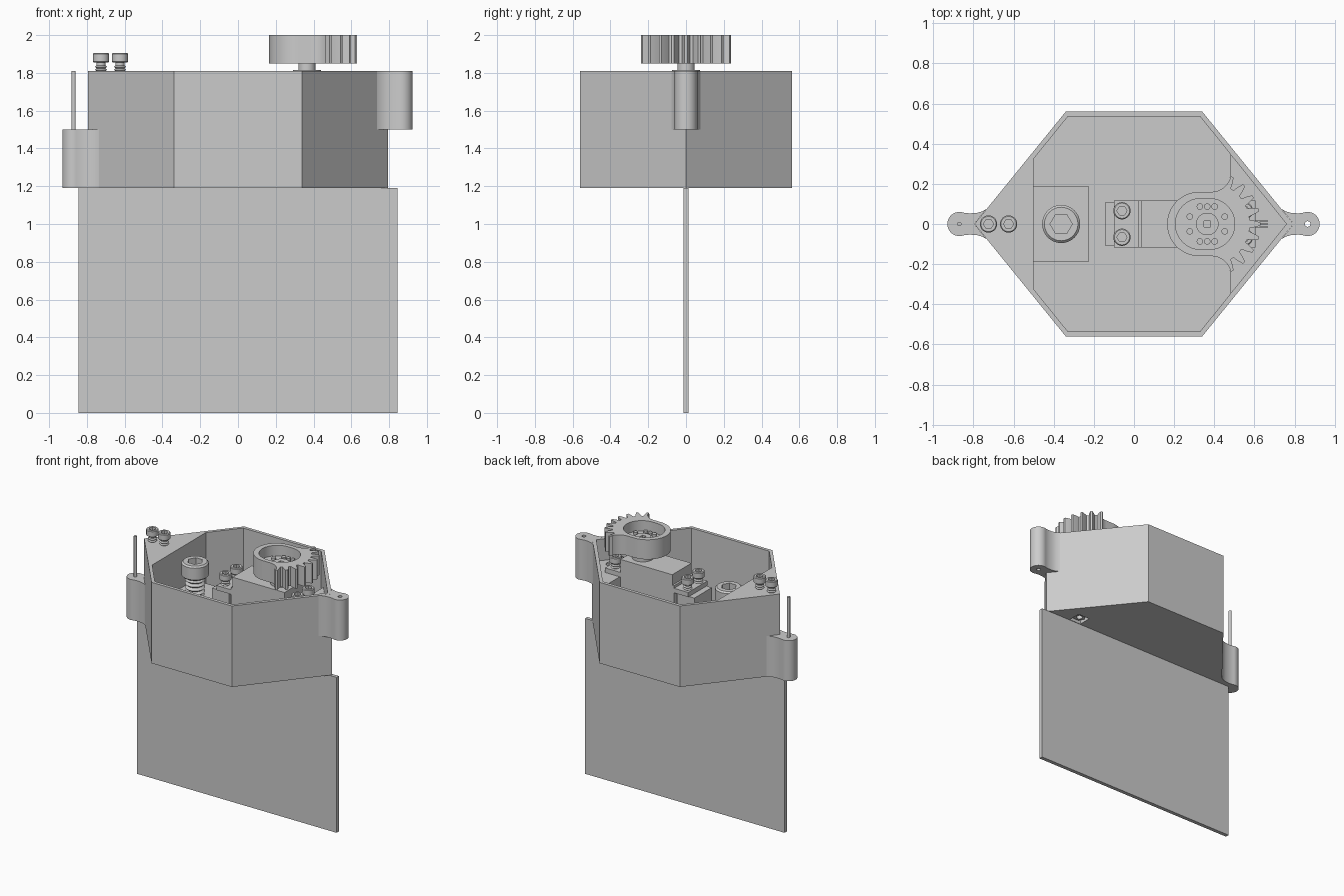
import bpy, bmesh, math
from math import cos, sin, radians, pi

if "Cube" in bpy.data.objects:
    bpy.data.objects.remove(bpy.data.objects["Cube"], do_unlink=True)

grey = bpy.data.materials.new("light grey")
grey.use_nodes = True
grey.diffuse_color = (0.6, 0.6, 0.6, 1)
grey.node_tree.nodes["Principled BSDF"].inputs["Base Color"].default_value = grey.diffuse_color


def finish(name, bm):
    bmesh.ops.remove_doubles(bm, verts=bm.verts, dist=1e-5)
    bmesh.ops.recalc_face_normals(bm, faces=bm.faces)
    mesh = bpy.data.meshes.new(name)
    bm.to_mesh(mesh)
    bm.free()
    mesh.materials.append(grey)
    ob = bpy.data.objects.new(name, mesh)
    bpy.context.collection.objects.link(ob)
    return ob


def select(ob):
    bpy.ops.object.select_all(action='DESELECT')
    ob.select_set(True)
    bpy.context.view_layer.objects.active = ob


def smooth(ob):
    select(ob)
    bpy.ops.object.shade_smooth_by_angle(angle=radians(35))
    return ob


def prism(name, pts, z0, z1):
    bm = bmesh.new()
    face = bm.faces.new([bm.verts.new((x, y, z0)) for x, y in pts])
    top = bmesh.ops.extrude_face_region(bm, geom=[face])["geom"]
    verts = [v for v in top if isinstance(v, bmesh.types.BMVert)]
    bmesh.ops.translate(bm, verts=verts, vec=(0, 0, z1 - z0))
    return finish(name, bm)


def box(name, x0, x1, y0, y1, z0, z1):
    return prism(name, [(x0, y0), (x1, y0), (x1, y1), (x0, y1)], z0, z1)


def arc(cx, cy, r, a0, a1, n):
    angles = [radians(a0 + (a1 - a0) * i / n) for i in range(n + 1)]
    return [(cx + r * cos(a), cy + r * sin(a)) for a in angles]


def disc(name, x, y, r, z0, z1, sides=32):
    return prism(name, arc(x, y, r, 0, 360, sides)[:-1], z0, z1)


def lathe(name, profile, x, y, steps=32):
    bm = bmesh.new()
    verts = [bm.verts.new((x + r, y, z)) for r, z in profile]
    edges = [bm.edges.new(pair) for pair in zip(verts, verts[1:])]
    bmesh.ops.spin(bm, geom=verts + edges, cent=(x, y, 0), axis=(0, 0, 1),
                   angle=2 * pi, steps=steps)
    return finish(name, bm)


def cut(target, cutter):
    mod = target.modifiers.new("cut", 'BOOLEAN')
    mod.operation = 'DIFFERENCE'
    mod.solver = 'EXACT'
    mod.object = cutter
    select(target)
    bpy.ops.object.modifier_apply(modifier=mod.name)
    bpy.data.objects.remove(cutter, do_unlink=True)


def mirror_y(half):
    return half + [(x, -y) for x, y in reversed(half) if abs(y) > 1e-6]


def screw(name, x, y, top, r, head, shank, bottom, pitch):
    # Zigzag thread, then a cylindrical head with a hex socket
    neck = top - head
    profile = [(0, bottom)]
    z = bottom
    while z + pitch <= neck:
        profile += [(shank * 0.75, z), (shank, z + pitch / 2)]
        z += pitch
    bevel = r * 0.12
    profile += [(shank * 0.75, z), (shank * 0.75, neck), (r - bevel, neck), (r, neck + bevel),
                (r, top - bevel), (r - bevel, top), (0, top)]
    ob = lathe(name, profile, x, y)
    cut(ob, disc("socket_cutter", x, y, r * 0.58, top - head * 0.6, top + 0.02, 6))
    return smooth(ob)


# Flat keel plate
box("keel_plate", -0.845, 0.845, -0.014, 0.014, 0, 1.19)

# Hexagonal tub with a solid left corner and a raised right platform
FLOOR, RIM, SHELF = 1.22, 1.81, 1.645
tub = prism("tub", mirror_y([(0.795, 0), (0.34, 0.56), (-0.34, 0.56), (-0.795, 0)]), 1.19, RIM)
cut(tub, prism("cavity_cutter", mirror_y([(0.48, 0.348), (0.33, 0.535), (-0.33, 0.535),
                                          (-0.5, 0.325)]), FLOOR, RIM + 0.1))
cut(tub, prism("shelf_cutter", mirror_y([(0.76, 0), (0.47, 0.36)]), SHELF, RIM + 0.1))

# Nut pockets under the right platform
for s in (-1, 1):
    y = s * 0.066
    cut(tub, box("pocket_cutter", 0.502, 0.598, y - 0.048, y + 0.048, 1.1, 1.25))
    nut = disc("platform_nut", 0.55, y, 0.044, 1.205, 1.26, 6)
    cut(nut, disc("nut_cutter", 0.55, y, 0.022, 1.1, 1.24, 20))


# Hinge lugs at both ends
def lug(name, side, cx, z0, z1):
    half = [(0.735, 0.076), (0.755, 0.063), (0.785, 0.055), (0.82, 0.053)]
    half += arc(cx, 0, 0.06, 110, 0, 14)
    pts = [(0.795, 0)] + mirror_y(half)
    return prism(name, [(side * x, y) for x, y in pts], z0, z1)


lug_right = lug("right_hinge_lug", -1, 0.87, 1.19, 1.5)
lug_left = lug("left_hinge_lug", 1, 0.865, 1.5, RIM)
cut(lug_left, disc("pin_hole_cutter", 0.865, 0, 0.014, 1.4, 1.9, 20))
smooth(lug_right)
smooth(lug_left)
smooth(disc("hinge_pin", -0.87, 0, 0.011, 1.3, RIM, 20))

# Corner screws and the large bolt on its pad
for x in (-0.725, -0.625):
    screw("corner_screw", x, 0, 1.905, 0.043, 0.05, 0.032, 1.76, 0.016)
box("bolt_pad", -0.5, -0.225, -0.187, 0.187, FLOOR, 1.5)
screw("large_bolt", -0.363, 0, 1.753, 0.095, 0.113, 0.07, 1.45, 0.03)

# Servo motor, its support and mounting ears
box("servo_support", -0.145, 0.0, -0.106, 0.106, FLOOR, SHELF)
box("servo_body", 0.035, 0.475, -0.116, 0.116, FLOOR, 1.78)
box("servo_step", 0.02, 0.035, -0.116, 0.116, FLOOR, 1.7)
box("servo_ear_right", -0.1, 0.02, -0.116, 0.116, SHELF, 1.68)
box("servo_ear_left", 0.475, 0.605, -0.116, 0.116, SHELF, 1.68)
for x in (-0.06, 0.55):
    for y in (-0.066, 0.066):
        screw("servo_screw", x, y, 1.77, 0.043, 0.05, 0.032, 1.66, 0.016)
for y in (-0.015, 0, 0.015):
    box("servo_wire", 0.59, 0.665, y - 0.006, y + 0.006, 1.65, 1.664)

# Output shaft
AX = 0.365
smooth(disc("servo_collar", AX, 0, 0.075, 1.77, 1.815))
smooth(disc("servo_shaft", AX, 0, 0.046, 1.8, 1.87))

# Sector gear: rounded hub flaring into a toothed fan
pitch = 15.5
teeth = []
for k in range(-4, 5):
    for r, off in ((0.212, -0.36), (0.24, -0.24), (0.266, -0.1),
                   (0.266, 0.1), (0.24, 0.24), (0.212, 0.36)):
        if abs(k + off) < 4.3:
            a = radians((k + off) * pitch)
            teeth.append((AX + r * cos(a), r * sin(a)))
flare = arc(0.385, 0.26, 0.1, -15, -90, 8)
hub = arc(0.325, 0, 0.16, 90, 270, 28)
gear = prism("sector_gear", teeth + flare + hub + [(x, -y) for x, y in reversed(flare)], 1.85, 2.0)
cut(gear, prism("recess_cutter", arc(0.375, 0, 0.127, -90, 90, 24) + arc(0.333, 0, 0.127, 90, 270, 24),
                1.92, 2.1))
smooth(gear)

# Horn boss and small fasteners in the gear recess
boss = disc("horn_boss", AX, 0, 0.056, 1.91, 1.94)
cut(boss, box("spline_cutter", AX - 0.016, AX + 0.016, -0.016, 0.016, 1.925, 2))
smooth(boss)
for quarter in range(4):
    for off in (-0.037, 0, 0.037):
        if off == 0 and quarter % 2 == 0:
            continue
        a = quarter * pi / 2
        x, y = 0.087 * cos(a) - off * sin(a), 0.087 * sin(a) + off * cos(a)
        smooth(disc("horn_screw", AX + x, y, 0.016, 1.91, 1.94, 16))

bpy.ops.object.select_all(action='DESELECT')
